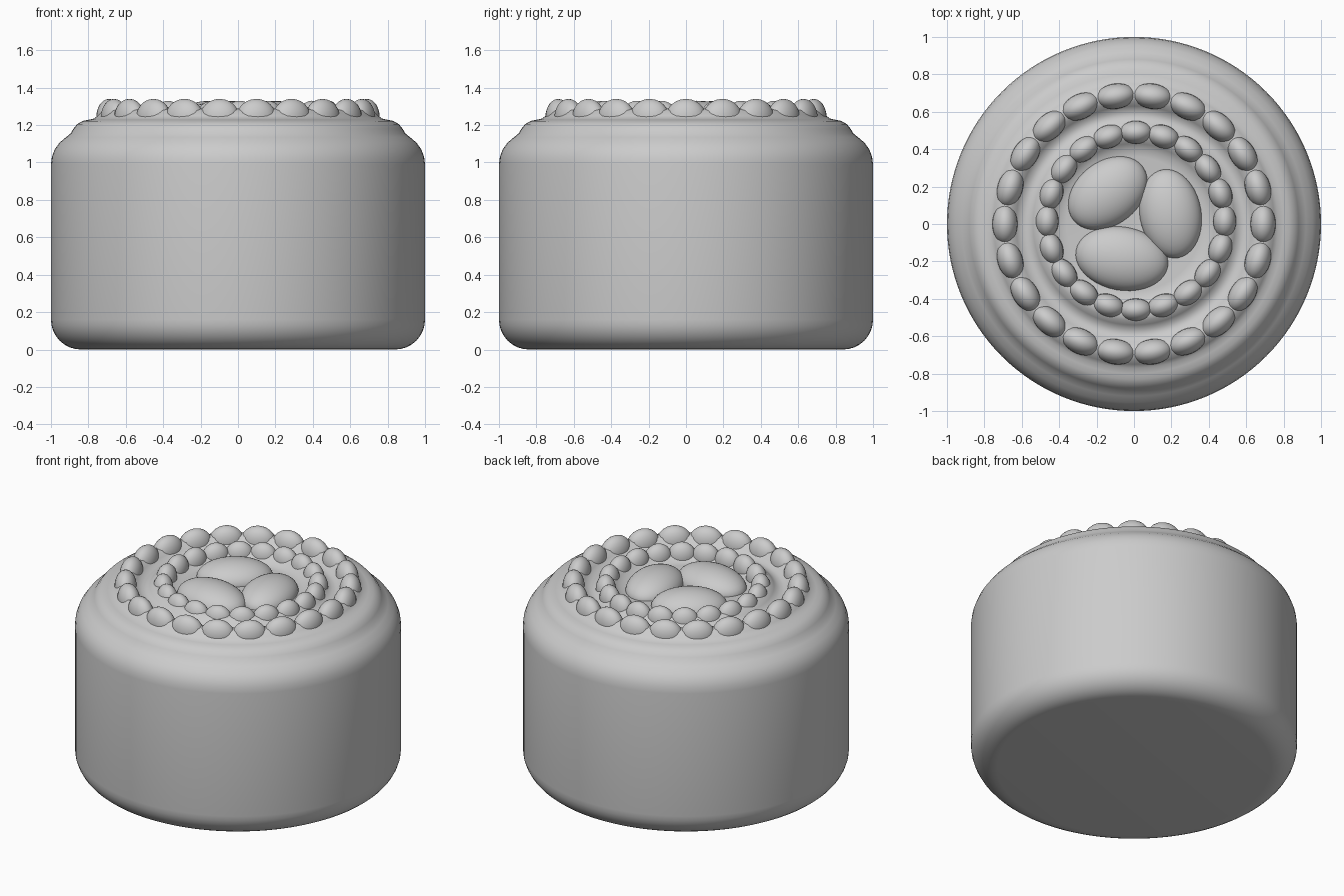
import bpy, bmesh
from math import sin, cos, pi, radians, tau
from mathutils import Matrix, Vector

if "Cube" in bpy.data.objects:
    bpy.data.objects.remove(bpy.data.objects["Cube"])


def finish(name, bm, angle=50):
    bmesh.ops.recalc_face_normals(bm, faces=bm.faces)
    me = bpy.data.meshes.new(name)
    bm.to_mesh(me)
    bm.free()
    ob = bpy.data.objects.new(name, me)
    bpy.context.collection.objects.link(ob)
    bpy.ops.object.select_all(action='DESELECT')
    ob.select_set(True)
    bpy.context.view_layer.objects.active = ob
    bpy.ops.object.shade_smooth_by_angle(angle=radians(angle))
    return ob


def lathe(name, profile, steps=128):
    bm = bmesh.new()
    vs = [bm.verts.new((r, 0, z)) for r, z in profile]
    es = [bm.edges.new(p) for p in zip(vs, vs[1:])]
    bmesh.ops.spin(bm, geom=vs + es, cent=(0, 0, 0), axis=(0, 0, 1),
                   angle=tau, steps=steps)
    bmesh.ops.remove_doubles(bm, verts=bm.verts, dist=1e-5)
    return finish(name, bm)


def add_ellipsoid(bm, loc, radii, angle, seg=24):
    m = (Matrix.Translation(loc) @ Matrix.Rotation(angle, 4, 'Z')
         @ Matrix.Diagonal((*radii, 1)))
    bmesh.ops.create_uvsphere(bm, u_segments=seg, v_segments=seg // 2,
                              radius=1, matrix=m)


def bead_ring(name, count, radius, centre, radii, z):
    bm = bmesh.new()
    for i in range(count):
        a = tau * i / count
        loc = Vector((centre[0] + radius * cos(a), centre[1] + radius * sin(a), z))
        add_ellipsoid(bm, loc, radii, a)
    return finish(name, bm)


# Round body: flat bottom, rounded foot, straight wall, soft stepped shoulder
foot = [(0.84 + 0.16 * sin(t * pi / 16), 0.16 - 0.16 * cos(t * pi / 16))
        for t in range(9)]
shoulder = [(1, 0.99), (0.995, 1.03), (0.98, 1.07), (0.955, 1.105),
            (0.92, 1.135), (0.895, 1.155), (0.88, 1.18), (0.86, 1.205),
            (0.83, 1.222), (0.80, 1.228)]
# Raised beds beneath both bead rings
top = [(0.77, 1.235), (0.75, 1.25), (0.725, 1.278), (0.69, 1.288),
       (0.655, 1.278), (0.63, 1.25), (0.60, 1.23), (0.565, 1.23),
       (0.54, 1.25), (0.515, 1.272), (0.485, 1.28), (0.455, 1.272),
       (0.43, 1.25), (0.40, 1.23), (0.36, 1.225), (0, 1.225)]
lathe("cake_body", [(0, 0)] + foot + shoulder + top)

# Two rings of piped beads
bead_ring("outer_bead_ring", 22, 0.69, (0, 0), (0.068, 0.108, 0.10), 1.24)
bead_ring("inner_bead_ring", 20, 0.475, (0.01, 0.015), (0.062, 0.088, 0.09), 1.24)

# Three egg-shaped toppings in the middle
for i, (x, y, a, b, rot) in enumerate([(-0.14, 0.165, 0.235, 0.17, 38),
                                       (0.195, 0.055, 0.24, 0.165, 100),
                                       (-0.065, -0.185, 0.25, 0.17, -10)]):
    bm = bmesh.new()
    add_ellipsoid(bm, Vector((x, y, 1.22)), (a, b, 0.11), radians(rot), 40)
    finish(f"topping_egg_{i + 1}", bm)
